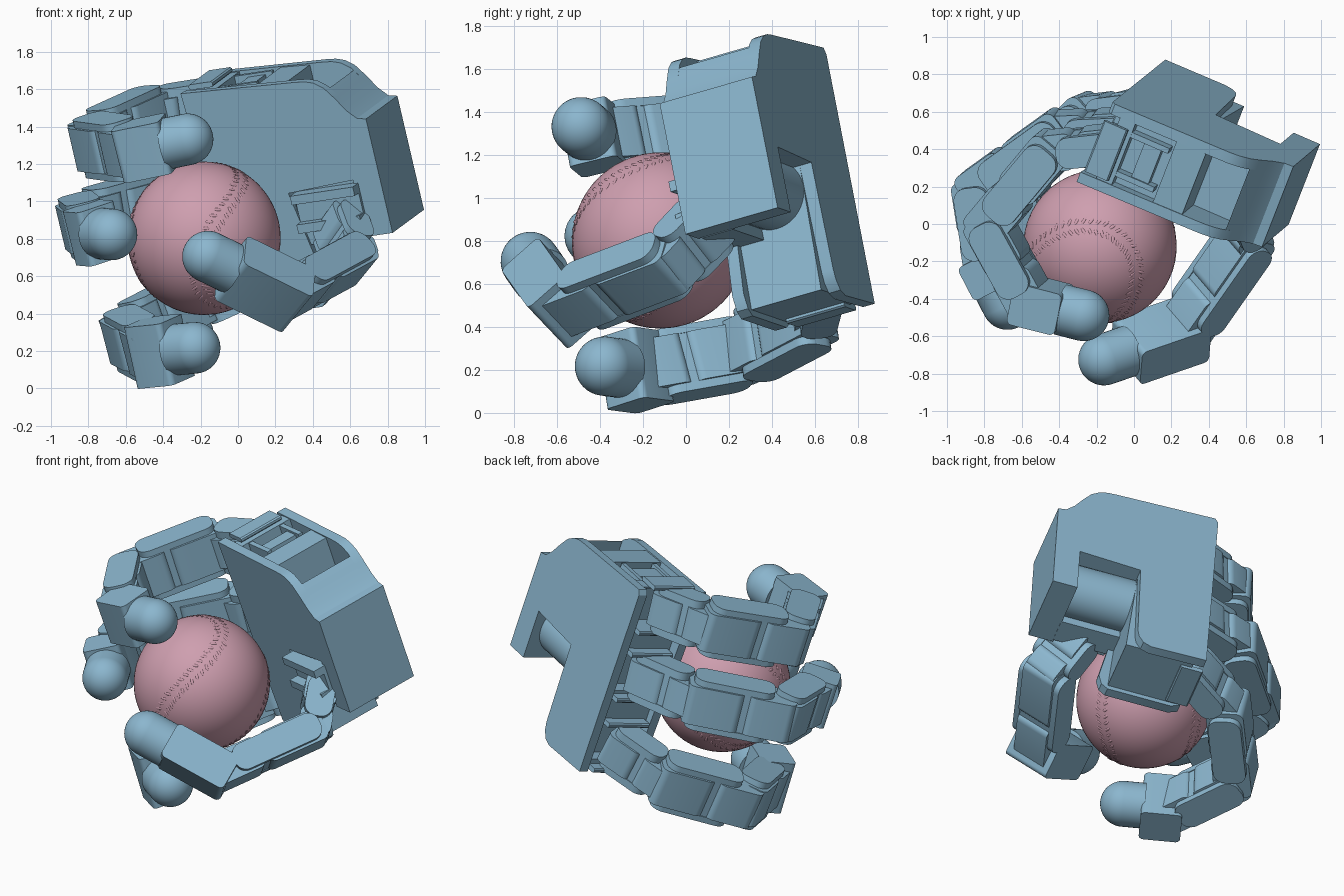
import bpy, bmesh, math
from mathutils import Vector, Matrix

cube = bpy.data.objects.get("Cube")
if cube:
    bpy.data.objects.remove(cube, do_unlink=True)


def material(name, rgb):
    m = bpy.data.materials.new(name)
    m.use_nodes = True
    m.diffuse_color = (*rgb, 1)
    m.node_tree.nodes["Principled BSDF"].inputs["Base Color"].default_value = (*rgb, 1)
    return m


BLUE = material("steel_blue", (0.26, 0.47, 0.62))
PINK = material("dusty_pink", (0.62, 0.345, 0.43))


def finish(name, bm, matrix, mat):
    bmesh.ops.recalc_face_normals(bm, faces=bm.faces)
    me = bpy.data.meshes.new(name)
    bm.to_mesh(me)
    bm.free()
    ob = bpy.data.objects.new(name, me)
    bpy.context.collection.objects.link(ob)
    ob.matrix_world = matrix
    me.materials.append(mat)
    bpy.ops.object.select_all(action="DESELECT")
    ob.select_set(True)
    bpy.context.view_layer.objects.active = ob
    bpy.ops.object.shade_smooth_by_angle(angle=math.radians(28))
    return ob


def frame(x, z, origin):
    """Matrix whose x runs along a link and whose z follows the hinge."""
    x = x.normalized()
    z = (z - x * z.dot(x)).normalized()
    m = Matrix((x, z.cross(x), z)).transposed().to_4x4()
    m.translation = origin
    return m


def prism(name, outline, z0, z1, matrix):
    bm = bmesh.new()
    face = bm.faces.new([bm.verts.new((x, y, z0)) for x, y in outline])
    ext = bmesh.ops.extrude_face_region(bm, geom=[face])
    verts = [v for v in ext["geom"] if isinstance(v, bmesh.types.BMVert)]
    bmesh.ops.translate(bm, verts=verts, vec=(0, 0, z1 - z0))
    return finish(name, bm, matrix, BLUE)


def rounded(x0, x1, y0, y1, r, n=6):
    """Rectangle outline with rounded corners."""
    pts = []
    for cx, cy, start in ((x1 - r, y1 - r, 0), (x0 + r, y1 - r, 1),
                          (x0 + r, y0 + r, 2), (x1 - r, y0 + r, 3)):
        for i in range(n + 1):
            a = (start + i / n) * math.pi / 2
            pts.append((cx + r * math.cos(a), cy + r * math.sin(a)))
    return pts


def rect(x0, x1, y0, y1):
    return [(x0, y0), (x1, y0), (x1, y1), (x0, y1)]


# Palm frame: x toward the fingers, y across the palm, z toward the grip
PALM = frame(Vector((-0.909, 0.394, -0.135)), Vector((-0.351, -0.899, -0.259)),
             Vector((0.852, 0.307, 1.565)))

# Palm shells: back plate and grip plate
shoulder = [(0, 0), (0.05, -0.01), (0.1, -0.06), (0.15, -0.135), (0.2, -0.2),
            (0.25, -0.235), (0.3, -0.25), (0.36, -0.255)]
notch = [(0.54, 0.34), (0.155, 0.32), (0.155, 0.637), (0, 0.637)]
back_lobe = [(0.99, 0.965), (0.64, 0.975), (0.59, 0.955), (0.56, 0.91), (0.55, 0.86)]
grip_lobe = [(0.96, 0.95), (0.9, 0.98), (0.5, 0.98), (0.46, 0.95), (0.44, 0.88)]
prism("back_plate", shoulder + [(0.98, -0.28), (1.0, -0.25)] + back_lobe + notch, 0, 0.06, PALM)
prism("grip_plate", shoulder + [(1.02, -0.285)] + grip_lobe + notch, 0.42, 0.478, PALM)

# Palm core with a top pocket and three finger sockets
sockets = []
for y in (-0.13, 0.31, 0.78):
    sockets += [(0.93, y - 0.13), (0.84, y - 0.13), (0.84, y + 0.13), (0.93, y + 0.13)]
prism("palm_core", shoulder[:4] + [(0.19, -0.185), (0.19, 0.02), (0.43, 0.02), (0.43, -0.25),
      (0.6, -0.26), (0.6, -0.19), (0.84, -0.19), (0.84, -0.27), (0.93, -0.27)]
      + sockets + [(0.93, 0.95), (0.5, 0.95)] + notch, 0.06, 0.42, PALM)
prism("top_latch", rect(0.66, 0.76, -0.25, -0.18), 0.12, 0.36, PALM)
for z in (0.11, 0.34):
    prism("top_rail", rect(0.62, 0.88, -0.265, -0.18), z, z + 0.03, PALM)

# Thumb drive inside the notch, and its bracket on the grip side
prism("drive_housing", rect(0.15, 0.52, 0.3, 0.64), 0.3, 0.46, PALM)
bm = bmesh.new()
bmesh.ops.create_cone(bm, cap_ends=True, segments=40, radius1=0.165, radius2=0.165, depth=0.385)
finish("drive_barrel", bm, PALM @ Matrix.Translation((0.345, 0.44, 0.225))
       @ Matrix.Rotation(math.pi / 2, 4, "Y"), BLUE)
prism("thumb_bracket_base", rect(0.13, 0.5, 0.34, 0.56), 0.46, 0.5, PALM)
for y in (0.34, 0.5):
    prism("thumb_bracket_lip", rect(0.13, 0.5, y, y + 0.05), 0.48, 0.56, PALM)


def link(name, p, q, hinge, width=0.23, height=0.25, cap=0.04, ext=0.06):
    """Finger segment: slotted body with a rounded hinge plate on either side."""
    length = (q - p).length
    m = frame(q - p, hinge, p)
    w, h = width / 2, height / 2
    mid = length * 0.55
    prism(name + "_rear", rounded(-ext, mid - 0.012, -w, w, 0.045), -h, h, m)
    prism(name + "_fore", rounded(mid + 0.012, length + ext, -w, w, 0.045), -h, h, m)
    prism(name + "_web", rect(mid - 0.06, mid + 0.06, -w + 0.02, w - 0.02), -h, h, m)
    for side in (-1, 1):
        z0, z1 = sorted((side * h, side * (h + cap)))
        prism(name + "_hinge_plate", rounded(-0.03, length * 0.85, -w + 0.015, w - 0.015, 0.07),
              z0, z1, m)


def fingertip(name, p, q, hinge, block, half=0.155, radius=0.138):
    """Square end block and a domed pad."""
    m = frame(q - p, hinge, p)
    length = (q - p).length
    prism(name + "_end_block", rounded(-0.08, block, -0.115, 0.115, 0.03), -half, half, m)
    bm = bmesh.new()
    turn = Matrix.Rotation(math.pi / 2, 4, "Y")
    bmesh.ops.create_uvsphere(bm, u_segments=40, v_segments=24, radius=radius,
                              matrix=Matrix.Translation((length, 0, 0)) @ turn)
    body = length - block + 0.02
    bmesh.ops.create_cone(bm, cap_ends=True, segments=40, radius1=radius, radius2=radius,
                          depth=body, matrix=Matrix.Translation((length - body / 2, 0, 0)) @ turn)
    finish(name + "_pad", bm, m, BLUE)


# Three fingers: base, two bends, last joint and tip in palm coordinates,
# then the hinge direction, end block length and half height
fingers = {
    "upper_finger": ([(0.94, -0.14, 0.25), (1.23, -0.17, 0.41), (1.395, -0.175, 0.92),
                      (1.03, -0.172, 1.22), (0.738, -0.178, 1.17)], (0, 1, 0), 0.19, 0.145),
    "middle_finger": ([(0.94, 0.32, 0.25), (1.3, 0.29, 0.42), (1.585, 0.25, 0.88),
                       (1.365, 0.235, 1.25), (1.2, 0.229, 1.39)], (0, 1, 0), 0.12, 0.15),
    "lower_finger": ([(0.96, 0.80, 0.23), (1.26, 0.865, 0.42), (1.47, 0.895, 0.91),
                      (1.17, 0.92, 1.28), (0.897, 0.917, 1.348)], (-0.1, 1, 0.06), 0.17, 0.17),
}
for name, (joints, axis, block, half) in fingers.items():
    base, j1, j2, j3, tip = [PALM @ Vector(j) for j in joints]
    hinge = PALM.to_3x3() @ Vector(axis)
    link(name + "_knuckle", base, j1, hinge, 0.2, 0.2, 0.05, 0.05)
    link(name + "_first_link", j1, j2, hinge)
    link(name + "_second_link", j2, j3, hinge, 0.22, 0.24)
    fingertip(name, j3, tip, hinge, block, half)
    y = joints[0][1]
    for side in (-0.17, 0.14):
        prism(name + "_socket_cheek", rounded(0.86, 1.0, y + side, y + side + 0.03, 0.008, 1),
              0.1, 0.4, PALM)

# Thumb
t0, t1, t2, t3 = [Vector(v) for v in ((0.54, 0.1, 0.88), (0.61, -0.08, 0.69),
                                      (0.26, -0.58, 0.5), (-0.16, -0.725, 0.705))]
thumb_hinge = (t2 - t1).cross(t3 - t2)
link("thumb_knuckle", t0, t1, thumb_hinge, 0.2, 0.22, 0.04, 0.05)
link("thumb_link", t1, t2, thumb_hinge, 0.2, 0.23)
fingertip("thumb", t2, t3, thumb_hinge, 0.35)

# Ball with two rows of faintly raised stitches along a wavy closed seam
R = 0.41
BALL = Matrix.Translation((-0.182, -0.12, 0.803)) @ Matrix.Rotation(math.radians(35), 4, "Y") \
    @ Matrix.Rotation(math.radians(-30), 4, "X")
bm = bmesh.new()
bmesh.ops.create_uvsphere(bm, u_segments=64, v_segments=40, radius=R)
finish("ball", bm, BALL, PINK)


def seam(u):
    k = 0.75
    return Vector((k * math.cos(u) + (1 - k) * math.cos(3 * u),
                   k * math.sin(u) - (1 - k) * math.sin(3 * u),
                   2 * math.sqrt(k * (1 - k)) * math.sin(2 * u))).normalized()


bm = bmesh.new()
COUNT = 108
for i in range(COUNT):
    u = 2 * math.pi * i / COUNT
    p = seam(u)
    along = (seam(u + 0.01) - p).normalized()
    for side in (-1, 1):
        spot = (p + p.cross(along) * side * 0.07).normalized()
        slant = p.cross(along) * side + along * 0.6
        m = frame(slant, spot, spot * R) @ Matrix.Diagonal((0.022, 0.008, 0.003, 1))
        bmesh.ops.create_icosphere(bm, subdivisions=2, radius=1, matrix=m)
finish("ball_stitches", bm, BALL, PINK)
